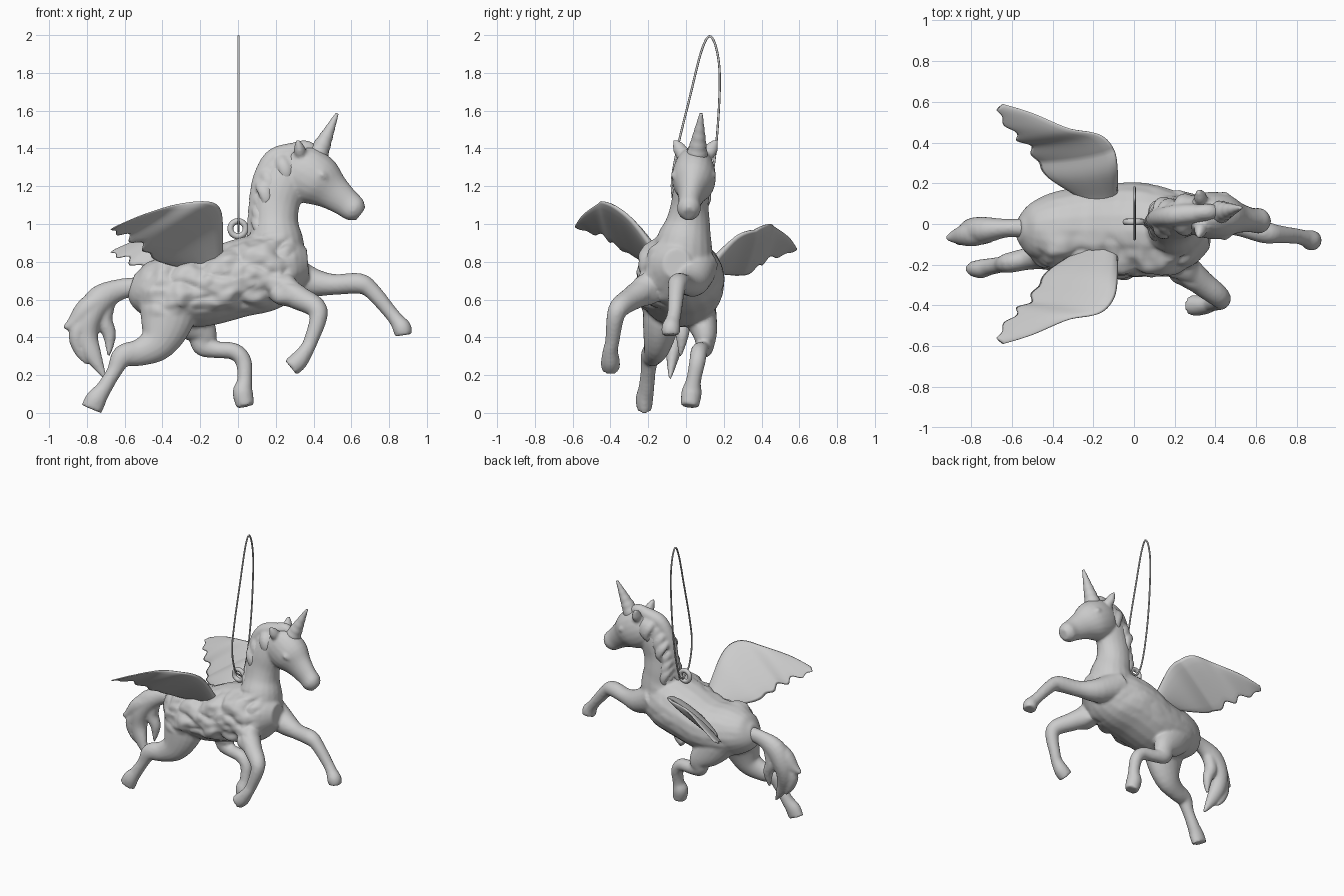
import bpy, bmesh, math
from mathutils import Vector, noise

if "Cube" in bpy.data.objects:
    bpy.data.objects.remove(bpy.data.objects["Cube"])


def spline(pts, sub):
    """Catmull-Rom interpolation of tuples of any length."""
    out, n = [], len(pts)
    for i in range(n - 1):
        a, b, c, d = pts[max(i - 1, 0)], pts[i], pts[i + 1], pts[min(i + 2, n - 1)]
        for k in range(sub):
            t = k / sub
            out.append([0.5 * (2 * q + (r - p) * t + (2 * p - 5 * q + 4 * r - s) * t * t
                               + (3 * q - p - 3 * r + s) * t ** 3)
                        for p, q, r, s in zip(a, b, c, d)])
    out.append(list(pts[-1]))
    return out


def loft(bm, rings):
    """Skin closed rings of points and cap both ends."""
    vs = [[bm.verts.new(p) for p in r] for r in rings]
    faces, n = [], len(vs[0])
    for a, b in zip(vs, vs[1:]):
        for i in range(n):
            j = (i + 1) % n
            faces.append(bm.faces.new((a[i], a[j], b[j], b[i])))
    faces += [bm.faces.new(vs[0]), bm.faces.new(vs[-1])]
    bmesh.ops.recalc_face_normals(bm, faces=faces)


def tube(bm, pts, sub=4, sides=20):
    """Limb along (x, y, z, side radius[, in-plane radius]) points."""
    pts = spline([p if len(p) == 5 else (*p, p[3]) for p in pts], sub)
    pos = [Vector(p[:3]) for p in pts]
    rings = []
    for i, p in enumerate(pts):
        t = (pos[min(i + 1, len(pos) - 1)] - pos[max(i - 1, 0)]).normalized()
        side = (Vector((0, 1, 0)) - t * t.y).normalized()
        up = t.cross(side)
        rw, rh = max(p[3], 0.004), max(p[4], 0.004)
        ang = [2 * math.pi * k / sides for k in range(sides)]
        rings.append([pos[i] + side * rw * math.cos(a) + up * rh * math.sin(a) for a in ang])
    loft(bm, rings)


def finish(name, bm):
    me = bpy.data.meshes.new(name)
    bm.to_mesh(me)
    bm.free()
    me.shade_smooth()
    ob = bpy.data.objects.new(name, me)
    bpy.context.collection.objects.link(ob)
    return ob


def organic(name, limbs, voxel=0.011, smooth=3):
    """Fuse overlapping limbs into one smooth skin."""
    bm = bmesh.new()
    for pts in limbs:
        tube(bm, pts)
    ob = finish(name, bm)
    m = ob.modifiers.new("fuse", 'REMESH')
    m.mode, m.voxel_size, m.use_smooth_shade = 'VOXEL', voxel, True
    s = ob.modifiers.new("soften", 'SMOOTH')
    s.factor, s.iterations = 0.5, smooth
    deps = bpy.context.evaluated_depsgraph_get()
    me = bpy.data.meshes.new_from_object(ob.evaluated_get(deps))
    ob.modifiers.clear()
    ob.data = me
    me.shade_smooth()
    return ob


# body: torso, neck, head, ears, eyes and four legs
torso = [(-.565, -.03, .68, .05, .06), (-.51, -.03, .665, .13, .13), (-.38, -.03, .65, .19, .18),
         (-.2, -.03, .645, .22, .19), (0, -.03, .71, .235, .205), (.15, -.04, .745, .215, .205),
         (.28, -.05, .78, .165, .16), (.37, -.05, .79, .07, .08)]
neck = [(.19, -.02, .78, .17, .17), (.2, -.01, .9, .15, .15), (.195, .01, 1.0, .12, .125),
        (.2, .02, 1.1, .1, .125), (.23, .03, 1.2, .095, .125), (.28, .04, 1.3, .08, .11)]
head = [(.24, .05, 1.33, .06, .06), (.32, .045, 1.285, .105, .14), (.42, .04, 1.23, .115, .14),
        (.5, .03, 1.17, .078, .1), (.57, .02, 1.115, .06, .078), (.62, .015, 1.075, .062, .068),
        (.65, .015, 1.052, .035, .04)]
front_far = [(.2, .06, .78, .11), (.36, .04, .70, .085), (.5, .0, .68, .056), (.64, -.04, .685, .055),
             (.705, -.05, .65, .045), (.8, -.06, .54, .038), (.84, -.07, .49, .04),
             (.868, -.08, .45, .05), (.876, -.08, .412, .046)]
front_near = [(.18, -.12, .75, .11), (.22, -.19, .67, .085), (.32, -.28, .61, .065),
              (.41, -.35, .56, .055), (.425, -.375, .5, .046), (.385, -.39, .38, .038),
              (.36, -.4, .33, .04), (.32, -.4, .275, .05), (.28, -.4, .24, .05)]
hind_near = [(-.36, -.1, .62, .13, .17), (-.38, -.13, .48, .1, .14), (-.43, -.15, .37, .075, .10),
             (-.52, -.17, .32, .055, .072), (-.61, -.19, .30, .05, .06), (-.655, -.2, .22, .04),
             (-.71, -.21, .13, .042), (-.75, -.22, .075, .046, .055), (-.775, -.22, .02, .04, .058)]
hind_far = [(-.32, .04, .6, .12, .15), (-.25, .08, .5, .085, .12), (-.19, .1, .42, .065, .08),
            (-.18, .1, .36, .05, .065), (-.12, .09, .335, .045), (-.02, .07, .325, .045),
            (.03, .06, .27, .043), (.035, .04, .17, .04), (.025, .03, .11, .054),
            (.04, .02, .035, .048)]
limbs = [torso, neck, head, front_far, front_near, hind_near, hind_far]
for s in (-1, 1):
    c = .05
    limbs.append([(.33, c + .065 * s, 1.36, .03), (.325, c + .085 * s, 1.4, .036, .03),
                  (.315, c + .115 * s, 1.45, .006)])                                # ears
    limbs.append([(.42, .04 + .1 * s, 1.275, .012), (.445, .04 + .1 * s, 1.26, .02),
                  (.47, .035 + .095 * s, 1.24, .01)])                               # eyes
body = organic("body", limbs)

# ruffled feathers on the flanks
normals = [v.normal.copy() for v in body.data.vertices]
for v, n in zip(body.data.vertices, normals):
    p = v.co
    mask = min(1, max(0, (p.x + .52) / .1)) * min(1, max(0, (.32 - p.x) / .1))
    mask *= min(1, max(0, (p.z - .53 - .05 * p.x) / .06)) * min(1, max(0, (.96 - p.z) / .06))
    mask *= min(1, max(0, (-p.y - .03) / .1)) if p.y < 0 else .12 * min(1, p.y / .1)
    q = Vector((p.x * 7 + p.z * 3, p.y * 5, p.z * 9 - p.x * 3))
    v.co = p + n * mask * (.05 * (abs(noise.noise(q)) - .13) + .01 * noise.noise(q * 2.3))

# tail with three strands
organic("tail", [
    [(-.5, -.02, .67, .05), (-.62, -.02, .655, .045, .055), (-.73, -.03, .6, .065, .075),
     (-.79, -.04, .5, .07, .07), (-.8, -.05, .4, .055, .06), (-.765, -.07, .3, .035, .045),
     (-.70, -.085, .18, .008)],
    [(-.68, -.03, .63, .05), (-.79, -.05, .56, .06), (-.865, -.06, .48, .04), (-.92, -.07, .45, .012)],
    [(-.68, -.02, .61, .04), (-.71, -.02, .5, .045), (-.68, -.02, .41, .035),
     (-.685, -.03, .3, .008)],
    [(-.76, -.05, .56, .05), (-.85, -.06, .43, .045), (-.84, -.06, .33, .03),
     (-.8, -.06, .26, .008)]], 0.01, 3)

# mane: crest along the neck with locks on both sides and a forelock
crest = [(.36, .055, 1.395, .04), (.26, .05, 1.375, .05), (.18, .04, 1.34, .05),
         (.12, .03, 1.23, .045), (.1, .02, 1.1, .042), (.095, .01, 1.0, .04), (.06, .005, .92, .02)]
locks = [crest, [(.3, .055, 1.4, .035), (.37, .06, 1.4, .04), (.43, .06, 1.36, .02)]]
for i, (x, y, z, r) in enumerate(spline(crest[1:6], 2)):
    for s in (-1, 1):
        d = .055 + .015 * math.sin(i * 2.1)
        locks.append([(x, y, z, .03), (x + .01, y + s * d, z - .04, .024, .035),
                      (x + .03, y + s * (d + .02), z - .1, .016, .028),
                      (x + .01, y + s * d, z - .16, .006)])
    locks.append([(x, y, z + .02, .03), (x - .025, y, z - .02, .024), (x - .04, y, z - .07, .006)])
organic("mane", locks, 0.01, 3)

# horn with a slight spiral ridge
bm = bmesh.new()
hp = []
for i in range(25):
    t = i / 24
    r = (.056 * (1 - t) + .008) * (1 + .03 * math.sin(t * 38))
    hp.append((.405 + .12 * t, .055 + .025 * t, 1.33 + .255 * t, r))
tube(bm, hp, 1, 16)
finish("horn", bm)

# wings: mirrored sections (lead xyz, trail xyz), the far one held lower
sections = [(-.08, .13, .80, -.27, .13, .76), (-.08, .27, 1.0, -.42, .225, .80),
            (-.10, .37, 1.09, -.48, .305, .84), (-.17, .44, 1.12, -.54, .375, .875),
            (-.32, .47, 1.105, -.60, .43, .92), (-.5, .545, 1.05, -.65, .5, .945),
            (-.64, .588, .99, -.675, .56, .97)]
for s, label in ((-1, "near_wing"), (1, "far_wing")):
    bm = bmesh.new()
    rings = []
    rows = spline(sections, 7)
    for i, row in enumerate(rows):
        t = i / (len(rows) - 1)
        drop = .02 + .1 * min(1, t * 3) if s > 0 else 0
        lead = Vector((row[0], row[1] * s, row[2] - drop))
        trail = Vector((row[3], row[4] * s, row[5] - drop))
        trail = trail.lerp(lead, .13 * math.sin(math.pi * t * 5) ** 2 * min(1, max(0, t - .25) * 3))
        up = Vector((.25, -.65 * s, .7)).normalized()
        thick = .034 * (1 - t) + .008
        ring = []
        for k in range(16):
            a = 2 * math.pi * k / 16
            u = .5 - .5 * math.cos(a)
            h = thick * math.sin(a) * (1 - .5 * u) + .04 * (1 - t) * u * (1 - u)
            ring.append(lead.lerp(trail, u) + up * h)
        rings.append(ring)
    loft(bm, rings)
    finish(label, bm)

# hanging ring
bpy.ops.mesh.primitive_torus_add(location=(0, .01, .975), rotation=(math.pi / 2, 0, 0),
                                 major_radius=.04, minor_radius=.016,
                                 major_segments=32, minor_segments=12)
bpy.context.object.name = "hanging_ring"
bpy.ops.object.shade_smooth()

# cord loop
path = [(.03, .96), (-.04, 1.03), (-.075, 1.2), (-.045, 1.4), (.02, 1.67), (.08, 1.91),
        (.125, 1.994), (.163, 1.92), (.179, 1.75), (.16, 1.42), (.12, 1.15), (.075, 1.0), (.03, .96)]
cu = bpy.data.curves.new("cord", 'CURVE')
cu.dimensions, cu.bevel_depth, cu.bevel_resolution = '3D', .006, 2
pts = spline(path, 6)[:-1]
sp = cu.splines.new('POLY')
sp.points.add(len(pts) - 1)
for p, (y, z) in zip(sp.points, pts):
    p.co = (.003, y, z, 1)
sp.use_cyclic_u = True
cord = bpy.data.objects.new("cord", cu)
bpy.context.collection.objects.link(cord)
bpy.ops.object.select_all(action='DESELECT')
cord.select_set(True)
bpy.context.view_layer.objects.active = cord
bpy.ops.object.convert(target='MESH')
